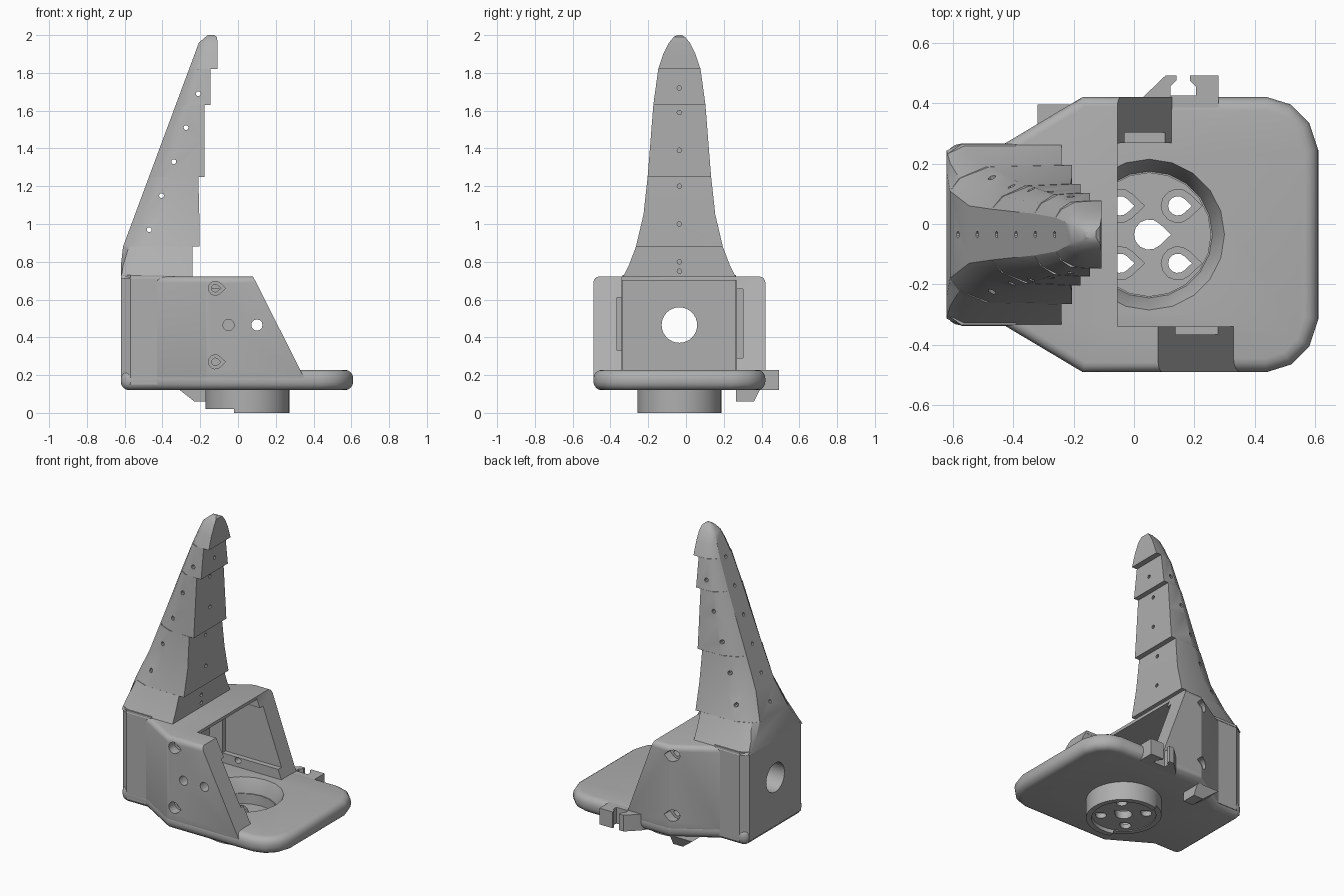
import bpy, bmesh
from math import cos, sin, pi, radians
from mathutils import Vector

cube = bpy.data.objects.get("Cube")
if cube:
    bpy.data.objects.remove(cube, do_unlink=True)

GREY = (0.43, 0.43, 0.43, 1)
mat = bpy.data.materials.new("light grey plastic")
mat.use_nodes = True
mat.diffuse_color = GREY
mat.node_tree.nodes["Principled BSDF"].inputs["Base Color"].default_value = GREY

CY = -0.035   # centre line of the part
HX = 0.05     # hub centre


def loft(name, rings):
    """Closed skin through rings that share one vertex count."""
    bm = bmesh.new()
    loops = [[bm.verts.new(p) for p in ring] for ring in rings]
    n = len(loops[0])
    for a, b in zip(loops, loops[1:]):
        for i in range(n):
            bm.faces.new((a[i], a[(i + 1) % n], b[(i + 1) % n], b[i]))
    bm.faces.new(loops[0])
    bm.faces.new(loops[-1])
    bmesh.ops.recalc_face_normals(bm, faces=bm.faces)
    me = bpy.data.meshes.new(name)
    bm.to_mesh(me)
    bm.free()
    me.materials.append(mat)
    ob = bpy.data.objects.new(name, me)
    bpy.context.collection.objects.link(ob)
    return ob


def prism(name, pts, axis, lo, hi):
    put = {"x": lambda u, v, w: (w, u, v),
           "y": lambda u, v, w: (u, w, v),
           "z": lambda u, v, w: (u, v, w)}[axis]
    return loft(name, [[put(u, v, w) for u, v in pts] for w in (lo, hi)])


def box(name, x, y, z):
    return prism(name, [(x[0], y[0]), (x[1], y[0]), (x[1], y[1]), (x[0], y[1])], "z", *z)


def circle(u, v, r, n=32):
    return [(u + r * cos(2 * pi * i / n), v + r * sin(2 * pi * i / n)) for i in range(n)]


def teardrop(u, v, r):
    arc = [radians(45 + 27 * i) for i in range(11)]
    return [(u + 1.45 * r, v)] + [(u + r * cos(a), v + r * sin(a)) for a in arc]


def apply(ob):
    bpy.context.view_layer.update()
    ev = ob.evaluated_get(bpy.context.evaluated_depsgraph_get())
    me = bpy.data.meshes.new_from_object(ev)
    ob.modifiers.clear()
    ob.data = me


def bevel(ob, width, segments=4):
    m = ob.modifiers.new("round", "BEVEL")
    m.width, m.segments, m.angle_limit = width, segments, radians(40)
    m.limit_method = "ANGLE"
    apply(ob)


def cut(ob, *cutters):
    for c in cutters:
        m = ob.modifiers.new("cut", "BOOLEAN")
        m.operation, m.solver, m.object = "DIFFERENCE", "EXACT", c
        apply(ob)
        bpy.data.objects.remove(c, do_unlink=True)


def rod(a, b, r):
    """Thin round cutter between two points."""
    a, b = Vector(a), Vector(b)
    q = (b - a).to_track_quat("Z", "Y")
    return loft("cutter", [[p + q @ Vector((u, v, 0)) for u, v in circle(0, 0, r, 10)]
                           for p in (a, b)])


# Base plate with rounded rim and a conical pocket over the hub
half = [(-0.62, 0.30), (-0.43, 0.30), (-0.17, 0.455), (0.44, 0.455),
        (0.52, 0.43), (0.58, 0.37), (0.61, 0.28)]
outline = [(x, CY + y) for x, y in half] + [(x, CY - y) for x, y in reversed(half)]
plate = prism("base_plate", outline, "z", 0.12, 0.228)
bevel(plate, 0.045)
cone = [[(x, y, z) for x, y in circle(HX, CY, r, 20)]
        for z, r in ((0.05, 0.205), (0.13, 0.205), (0.229, 0.25), (0.3, 0.25))]
cut(plate, loft("cutter", cone))

# Hub under the plate: recessed both sides, five teardrop holes
hub = prism("hub", circle(HX, CY, 0.223, 40), "z", 0, 0.14)
cut(hub, prism("cutter", circle(HX, CY, 0.204, 20), "z", 0.075, 0.3),
    prism("cutter", circle(HX, CY, 0.19, 40), "z", -0.1, 0.025),
    box("cutter", (-0.3, -0.02), (-0.5, 0.5), (-0.1, 0.02)),
    prism("cutter", teardrop(HX, CY, 0.05), "z", -0.1, 0.3))
for sx in (-1, 1):
    for sy in (-1, 1):
        x, y = HX + sx * 0.095, CY + sy * 0.095
        cut(hub, prism("cutter", teardrop(x, y, 0.055), "z", 0.055, 0.3),
            prism("cutter", teardrop(x, y, 0.032), "z", -0.1, 0.3))

# Housing: faceted shell with two sloped cheeks and a thin bridge
shell = [(-0.46, 0.29), (-0.43, 0.30), (-0.17, 0.455), (0.5, 0.455)]
body = prism("housing", [(x, CY + y) for x, y in shell] +
             [(x, CY - y) for x, y in reversed(shell)], "z", 0.16, 0.722)
bevel(body, 0.05)
WALL = -0.4


def slope(top, foot):
    run = (foot - top) / 0.495
    return [(top - 0.3 * run, 1.022), (foot + 0.2 * run, 0.027), (1, 0.027), (1, 1.022)]


cut(body, box("cutter", (WALL, 1), (-0.34, 0.268), (0.1, 0.702)),
    box("cutter", (-0.055, 1), (-0.339, 0.267), (0.6, 1)),
    prism("cutter", slope(0.08, 0.33), "y", -1, -0.1),
    prism("cutter", slope(-0.055, 0.125), "y", -0.1, 1),
    box("cutter", (-0.3, 1), (-0.366, -0.3), (0.33, 0.61)),
    box("cutter", (-0.3, 1), (0.2, 0.302), (0.29, 0.655)))

# Screw holes in the cheeks
for z in (0.66, 0.27):
    cut(body, prism("cutter", teardrop(-0.12, z, 0.037), "y", -1, -0.43),
        prism("cutter", teardrop(-0.12, z, 0.02), "y", -1, -0.2),
        prism("cutter", teardrop(-0.19, z, 0.037), "y", 0.36, 1),
        prism("cutter", teardrop(-0.19, z, 0.02), "y", 0.2, 1))
for x in (-0.05, 0.1):
    cut(body, prism("cutter", circle(x, 0.465, 0.03, 12), "y", -1, -0.2))

# Knuckle block behind the housing
side = [(WALL + 0.01, 0.30), (-0.57, 0.30), (-0.62, 0.265)]
block = prism("knuckle_block", [(x, CY + y) for x, y in side] +
              [(x, CY - y) for x, y in reversed(side)], "z", 0.15, 0.73)
for ob in (block, body):
    cut(ob, prism("cutter", circle(CY, 0.465, 0.094), "x", -1, -0.2))

# Finger: tapering loft with a stepped front; rows are height, half width, front x
rows = [(0.712, 0.302, -0.24), (0.78, 0.268, -0.24), (0.88, 0.23, -0.24), (0.88, 0.23, -0.205),
        (1.05, 0.19, -0.205), (1.25, 0.168, -0.21), (1.25, 0.168, -0.177),
        (1.45, 0.152, -0.177), (1.63, 0.138, -0.177), (1.63, 0.138, -0.145),
        (1.82, 0.112, -0.145), (1.82, 0.112, -0.108), (1.9, 0.085, -0.108),
        (1.96, 0.055, -0.108), (1.99, 0.03, -0.112), (2.0, 0.012, -0.125)]


def back_x(z):
    return -0.62 + max(0, z - 0.85) * 0.372 + max(0, z - 1.96) * 0.8


def finger_ring(z, w, front):
    b = back_x(z)
    d = front - b
    t = min(1, max(0, (z - 0.72) / 0.25))    # square foot turns into a rounded back
    sec = [(front, w), (b + d * (0.13 + 0.3 * t), w * (1 - 0.04 * t)),
           (b + d * 0.13 * t, w * (0.92 - 0.17 * t)), (b, w * (0.85 - 0.35 * t))]
    return [(x, CY + y, z) for x, y in sec] + [(x, CY - y, z) for x, y in reversed(sec)]


finger = loft("finger", [finger_ring(*r) for r in rows])
for i in range(5):                           # cross pins
    x, z = -0.47 + 0.065 * i, 0.97 + 0.18 * i
    cut(finger, rod((x, -1, z), (x, 1, z), 0.013))
for z in (0.75, 0.8, 1.0, 1.2, 1.39, 1.59, 1.72):      # tendon holes in front
    cut(finger, rod((-0.27, CY, z), (0, CY, z), 0.012))
for i in range(6):                           # tendon holes in the back
    z = 0.95 + 0.172 * i
    cut(finger, rod((-1, CY, z), (back_x(z) + 0.06, CY, z), 0.011))

# Cable clip on the rim and hook below the plate
clip = prism("cable_clip", [
    (0, 0.38), (0.03, 0.42), (0.105, 0.492), (0.14, 0.492), (0.14, 0.475), (0.12, 0.455),
    (0.12, 0.425), (0.205, 0.425), (0.205, 0.455), (0.185, 0.475), (0.185, 0.492),
    (0.28, 0.492), (0.28, 0.38)], "z", 0.12, 0.226)
hook = loft("lower_hook", [
    [(-0.32, 0.265, 0.13), (-0.16, 0.265, 0.13), (-0.16, 0.395, 0.13), (-0.32, 0.395, 0.13)],
    [(-0.23, 0.265, 0.06), (-0.16, 0.265, 0.06), (-0.16, 0.36, 0.06), (-0.23, 0.36, 0.06)]])

# Smooth the rounded parts, keep hard edges
bpy.ops.object.select_all(action="DESELECT")
for ob in (plate, hub, body, block, finger, clip, hook):
    ob.select_set(True)
    bpy.context.view_layer.objects.active = ob
bpy.ops.object.shade_smooth_by_angle(angle=radians(30))
